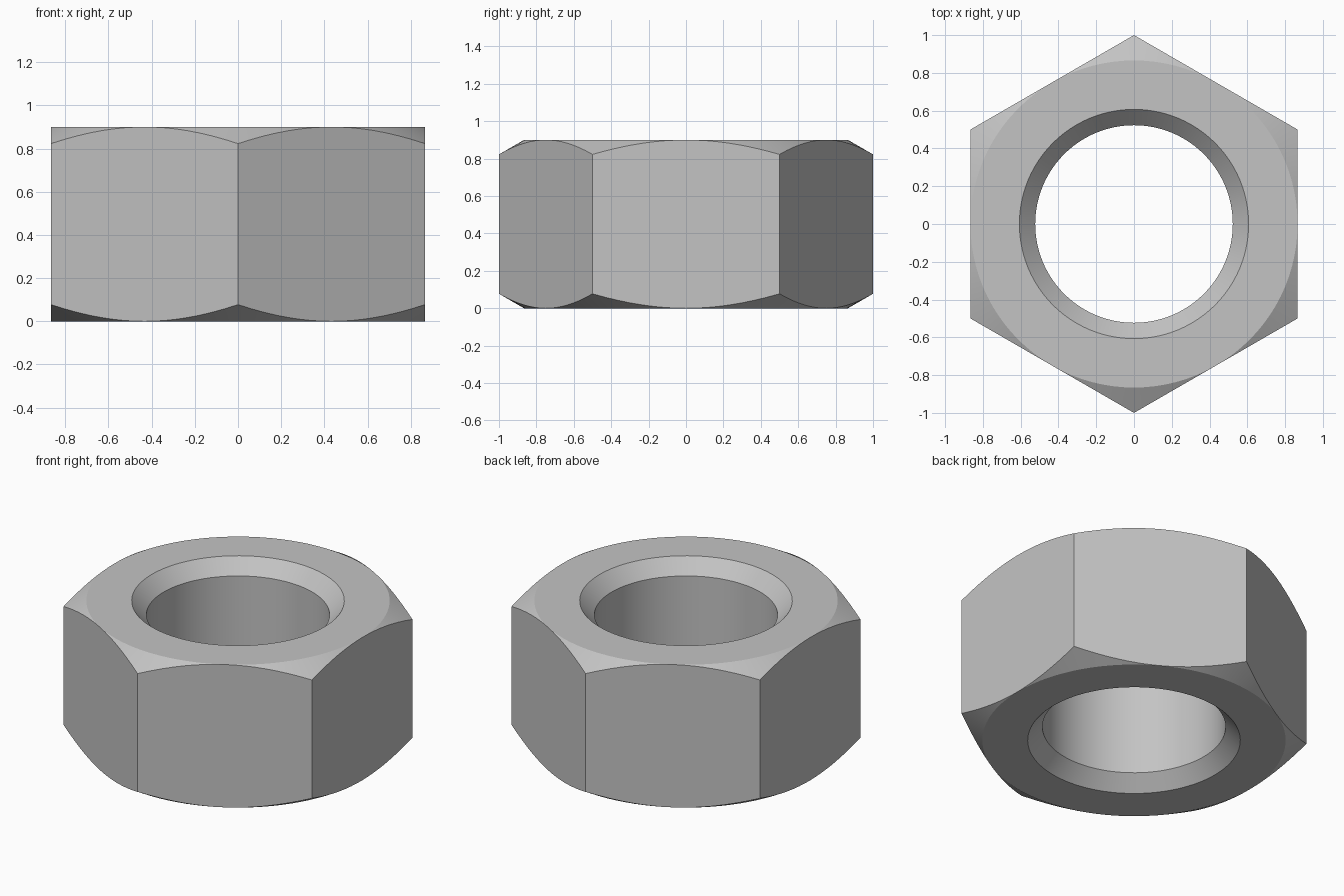
import bpy, bmesh
from math import cos, sin, tan, pi, radians

if "Cube" in bpy.data.objects:
    bpy.data.objects.remove(bpy.data.objects["Cube"], do_unlink=True)

HEIGHT = 0.9
FLAT = cos(pi / 6)          # centre to flat side
BORE, RIM = 0.523, 0.607    # hole and countersink radii
SINK = 0.088                # countersink depth
SEGMENTS = 96

steel = bpy.data.materials.new("grey steel")
steel.use_nodes = True
colour = (0.55, 0.55, 0.55, 1)
steel.diffuse_color = colour
steel.node_tree.nodes["Principled BSDF"].inputs["Base Color"].default_value = colour


def hex_radius(a):
    """Distance from the axis to the hexagon's side, flats facing +x and -x."""
    sector = (a + pi / 6) % (pi / 3) - pi / 6
    return FLAT / cos(sector)


def section(a):
    """Closed (radius, height) section of the nut at angle a."""
    outer = hex_radius(a)
    drop = (outer - FLAT) * tan(radians(30))
    upper = [(BORE, HEIGHT - SINK), (RIM, HEIGHT), (FLAT, HEIGHT), (outer, HEIGHT - drop)]
    lower = [(r, HEIGHT - z) for r, z in reversed(upper)]
    return upper + lower


# Hexagonal nut: sections swept round the axis, with conical corner chamfers
bm = bmesh.new()
rings = []
for i in range(SEGMENTS):
    a = 2 * pi * i / SEGMENTS
    rings.append([bm.verts.new((r * cos(a), r * sin(a), z)) for r, z in section(a)])
for i, ring in enumerate(rings):
    following = rings[(i + 1) % SEGMENTS]
    for j in range(len(ring)):
        k = (j + 1) % len(ring)
        bm.faces.new((ring[j], ring[k], following[k], following[j]))

# Chamfers shrink to nothing at the middle of each flat
bmesh.ops.remove_doubles(bm, verts=bm.verts, dist=0.0001)
bmesh.ops.recalc_face_normals(bm, faces=bm.faces)
mesh = bpy.data.meshes.new("hex_nut")
bm.to_mesh(mesh)
bm.free()
mesh.materials.append(steel)

nut = bpy.data.objects.new("hex_nut", mesh)
bpy.context.collection.objects.link(nut)
bpy.ops.object.select_all(action='DESELECT')
nut.select_set(True)
bpy.context.view_layer.objects.active = nut
bpy.ops.object.shade_smooth_by_angle(angle=radians(25))
